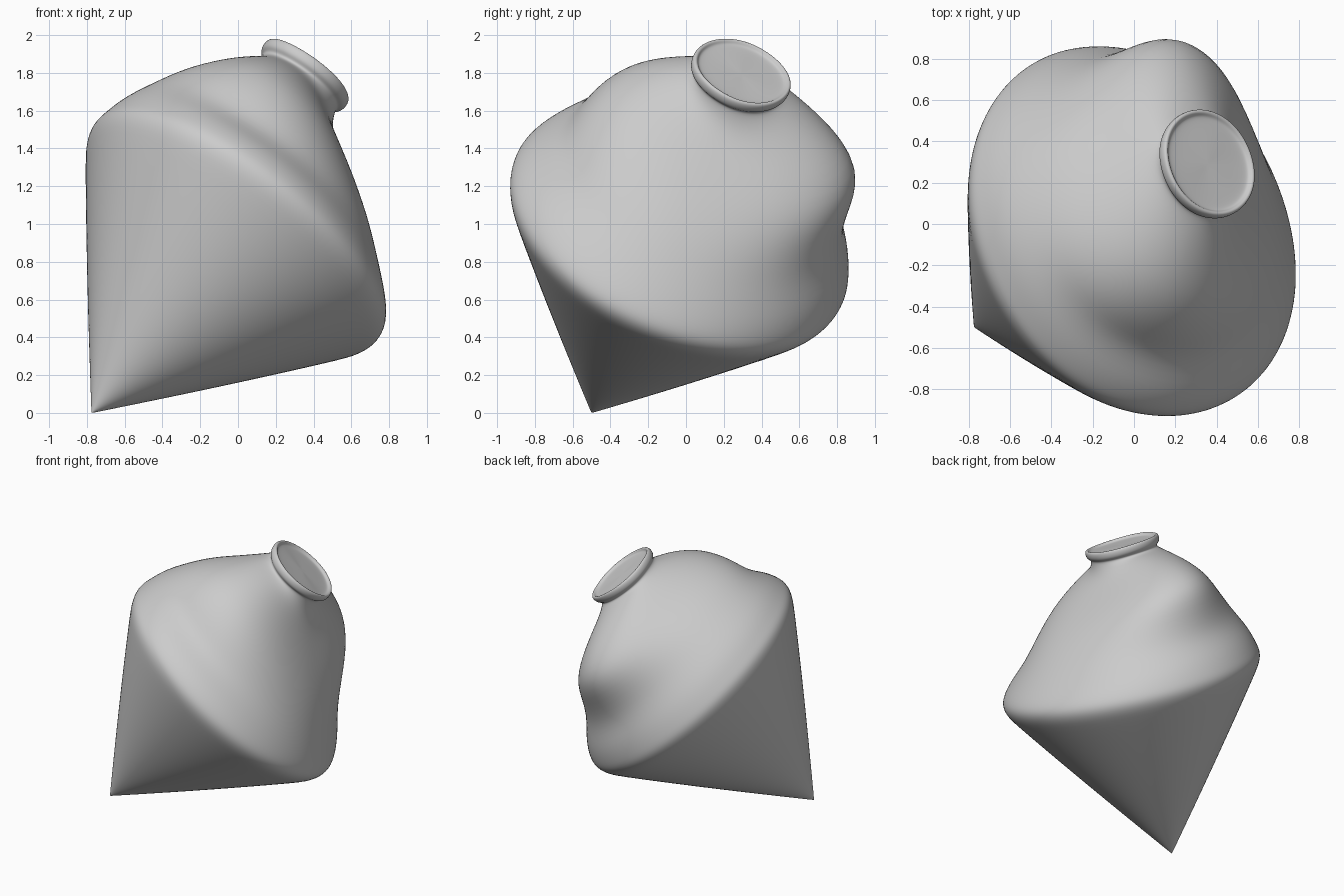
import bpy, bmesh, math
from mathutils import Vector

if "Cube" in bpy.data.objects:
    bpy.data.objects.remove(bpy.data.objects["Cube"])

# Tilted local frame: n = axis from the tip, u / v = cross-section directions
TIP = Vector((-0.775, -0.5, 0.0))
n = Vector((0.57, 0.35, 0.74)).normalized()
u = (Vector((1, 0, 0)) - n * n.x).normalized()
v = n.cross(u)
SEG = 40


def ring(bm, cu, cv, pu, mu, pv, mv, swell=0.0):
    """Smooth closed section; each side is (height, distance from axis).
    swell fills out the corner between -u and -v."""
    loop = []
    for i in range(SEG):
        a = 2 * math.pi * i / SEG
        c, s = math.cos(a), math.sin(a)
        hu, ru = pu if c >= 0 else mu
        hv, rv = pv if s >= 0 else mv
        x = cu + (ru - cu if c >= 0 else ru + cu) * c
        y = cv + (rv - cv if s >= 0 else rv + cv) * s
        k = 1 + swell * (2 * s * c) ** 2 if c < 0 and s < 0 else 1
        loop.append(bm.verts.new(TIP + n * (hu * c * c + hv * s * s) + (u * x + v * y) * k))
    return loop


def cap_ring(bm, r, h):
    """Round section of the slightly tilted mouth."""
    cu, cv = -0.19, -0.05
    return ring(bm, cu, cv, (h - .01 * r, r + cu), (h + .01 * r, r - cu),
                (h + .06 * r, r + cv), (h - .06 * r, r - cv))


def finish(bm, name):
    bmesh.ops.recalc_face_normals(bm, faces=bm.faces)
    me = bpy.data.meshes.new(name)
    bm.to_mesh(me)
    bm.free()
    me.polygons.foreach_set("use_smooth", [True] * len(me.polygons))
    ob = bpy.data.objects.new(name, me)
    bpy.context.collection.objects.link(ob)
    sub = ob.modifiers.new("smooth", 'SUBSURF')
    sub.levels = sub.render_levels = 2


bm = bmesh.new()
loops = []
# Straight cone and its rounded rim
for h, r in ((0.012, 0.010), (0.05, 0.040), (0.6, 0.465), (1.17, 0.89),
             (1.25, 0.943), (1.31, 0.962), (1.37, 0.948)):
    loops.append(ring(bm, 0, 0, (h, r * 1.01), (h, r * .965), (h, r), (h, r * .99)))
# Shoulder, side grooves and two side lobes: (centre u, swell, +u, -u, +v, -v)
for cu, swell, *sides in (
        (0, .01, (1.46, .875), (1.49, .89), (1.48, .90), (1.46, .885)),
        (-.03, .05, (1.60, .73), (1.66, .80), (1.61, .80), (1.57, .765)),
        (-.09, .05, (1.73, .59), (1.81, .71), (1.78, .775), (1.71, .74)),
        (-.14, .02, (1.87, .40), (1.95, .60), (1.98, .765), (1.91, .655)),
        (-.18, 0, (1.99, .21), (2.06, .52), (2.11, .56), (2.06, .48)),
        (-.20, 0, (2.09, .09), (2.15, .455), (2.18, .30), (2.14, .34))):
    loops.append(ring(bm, cu, 0, *sides, swell))
# Neck, flared lip and recessed disc
for r, h in ((.242, 2.185), (.245, 2.205), (.27, 2.22), (.275, 2.26),
             (.266, 2.278), (.250, 2.276), (.242, 2.26), (.22, 2.255), (.1, 2.255)):
    loops.append(cap_ring(bm, r, h))
for a, b in zip(loops, loops[1:]):
    for i in range(SEG):
        j = (i + 1) % SEG
        bm.faces.new((a[i], a[j], b[j], b[i]))
tip = bm.verts.new(TIP)
mid = bm.verts.new(TIP + n * 2.255 + u * -0.19 + v * -0.05)
for i in range(SEG):
    j = (i + 1) % SEG
    bm.faces.new((tip, loops[0][j], loops[0][i]))
    bm.faces.new((mid, loops[-1][i], loops[-1][j]))
finish(bm, "tilted_body")
